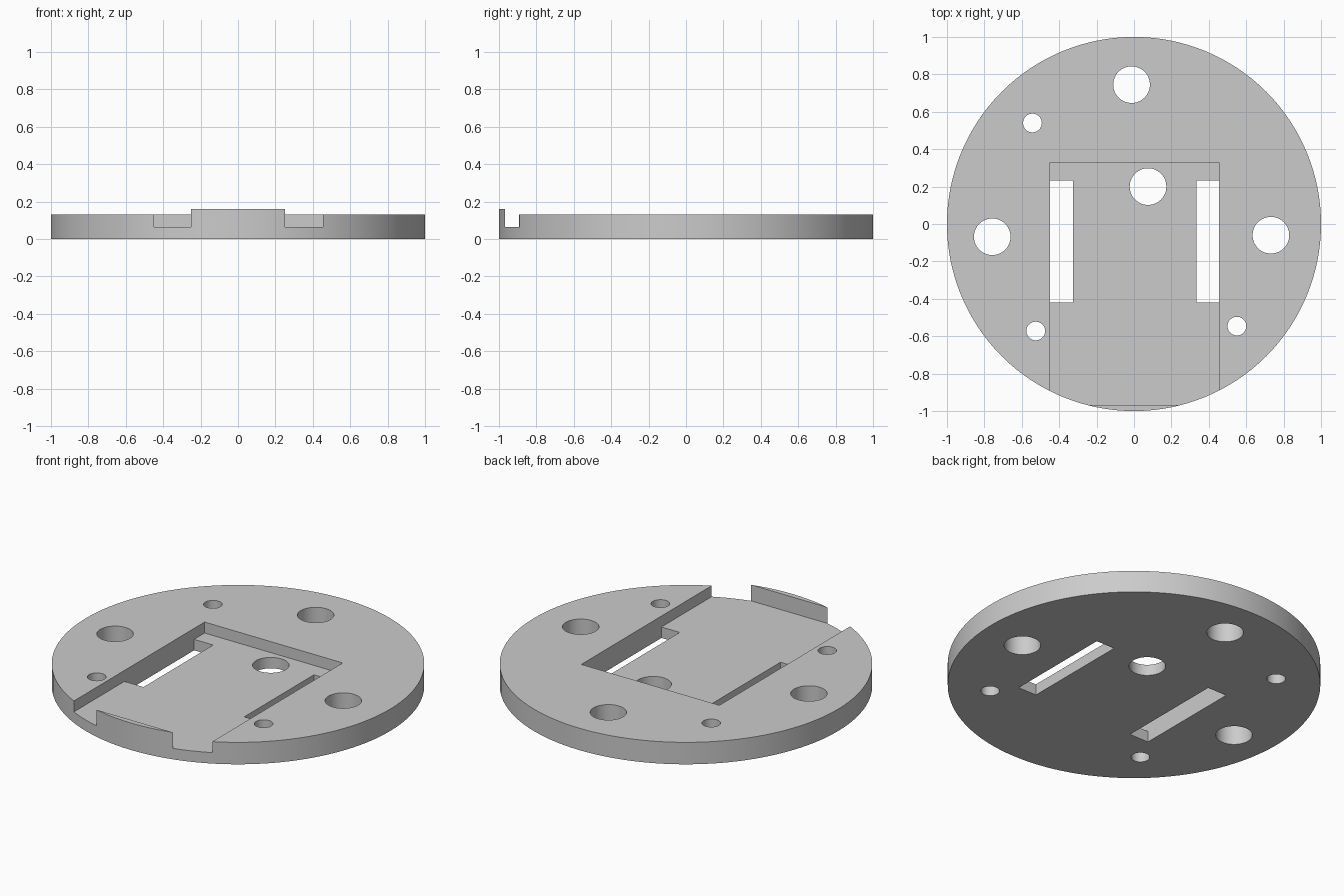
import bpy
import math

# Remove the default cube
old = bpy.data.objects.get("Cube")
if old:
    bpy.data.objects.remove(old, do_unlink=True)

TOP, FLOOR, LIP = 0.13, 0.065, 0.16   # rim top, pocket floor, lip top
LIP_Y = -0.968                        # inner face of the front lip

grey = bpy.data.materials.new("light_grey")
grey.use_nodes = True
colour = (0.6, 0.6, 0.6, 1)
grey.diffuse_color = colour
grey.node_tree.nodes["Principled BSDF"].inputs["Base Color"].default_value = colour


def cylinder(name, x, y, radius, z0, z1, sides):
    bpy.ops.mesh.primitive_cylinder_add(vertices=sides, radius=radius, depth=z1 - z0,
                                        location=(x, y, (z0 + z1) / 2))
    obj = bpy.context.object
    obj.name = name
    obj.data.materials.append(grey)
    return obj


def box(name, x0, x1, y0, y1, z0, z1):
    bpy.ops.mesh.primitive_cube_add(size=1, location=((x0 + x1) / 2, (y0 + y1) / 2, (z0 + z1) / 2))
    obj = bpy.context.object
    obj.name = name
    obj.scale = (x1 - x0, y1 - y0, z1 - z0)
    bpy.ops.object.transform_apply(location=False, rotation=False, scale=True)
    obj.data.materials.append(grey)
    return obj


def cut(body, cutter):
    """Subtract the cutter from the body, then discard it."""
    cutter.hide_render = True
    mod = body.modifiers.new(cutter.name, 'BOOLEAN')
    mod.operation = 'DIFFERENCE'
    mod.solver = 'EXACT'
    mod.object = cutter
    bpy.context.view_layer.objects.active = body
    bpy.ops.object.modifier_apply(modifier=mod.name)
    bpy.data.objects.remove(cutter, do_unlink=True)


# Round plate, tall enough to hold the front lip
plate = cylinder("round_plate", 0, 0, 1, 0, LIP, 128)

# Lower everything behind the lip, then sink the square pocket
cut(plate, box("rim_cutter", -2, 2, LIP_Y, 2, TOP, 1))
cut(plate, box("pocket_cutter", -0.45, 0.455, LIP_Y, 0.33, FLOOR, 1))

# Long slots along the pocket sides
for x0, x1 in ((-0.45, -0.325), (0.335, 0.455)):
    cut(plate, box("slot_cutter", x0, x1, -0.42, 0.232, -1, 1))

# Large and small round through holes
LARGE, SMALL = 0.098, 0.05
for x, y, radius in ((-0.013, 0.745, LARGE), (0.075, 0.2, LARGE),
                     (-0.758, -0.068, LARGE), (0.732, -0.06, LARGE),
                     (-0.543, 0.54, SMALL), (-0.525, -0.572, SMALL), (0.55, -0.546, SMALL)):
    cut(plate, cylinder("hole_cutter", x, y, radius, -1, 1, 48))

# Smooth round walls with sharp edges
bpy.ops.object.select_all(action='DESELECT')
plate.select_set(True)
bpy.context.view_layer.objects.active = plate
bpy.ops.object.shade_smooth_by_angle(angle=math.radians(30))
